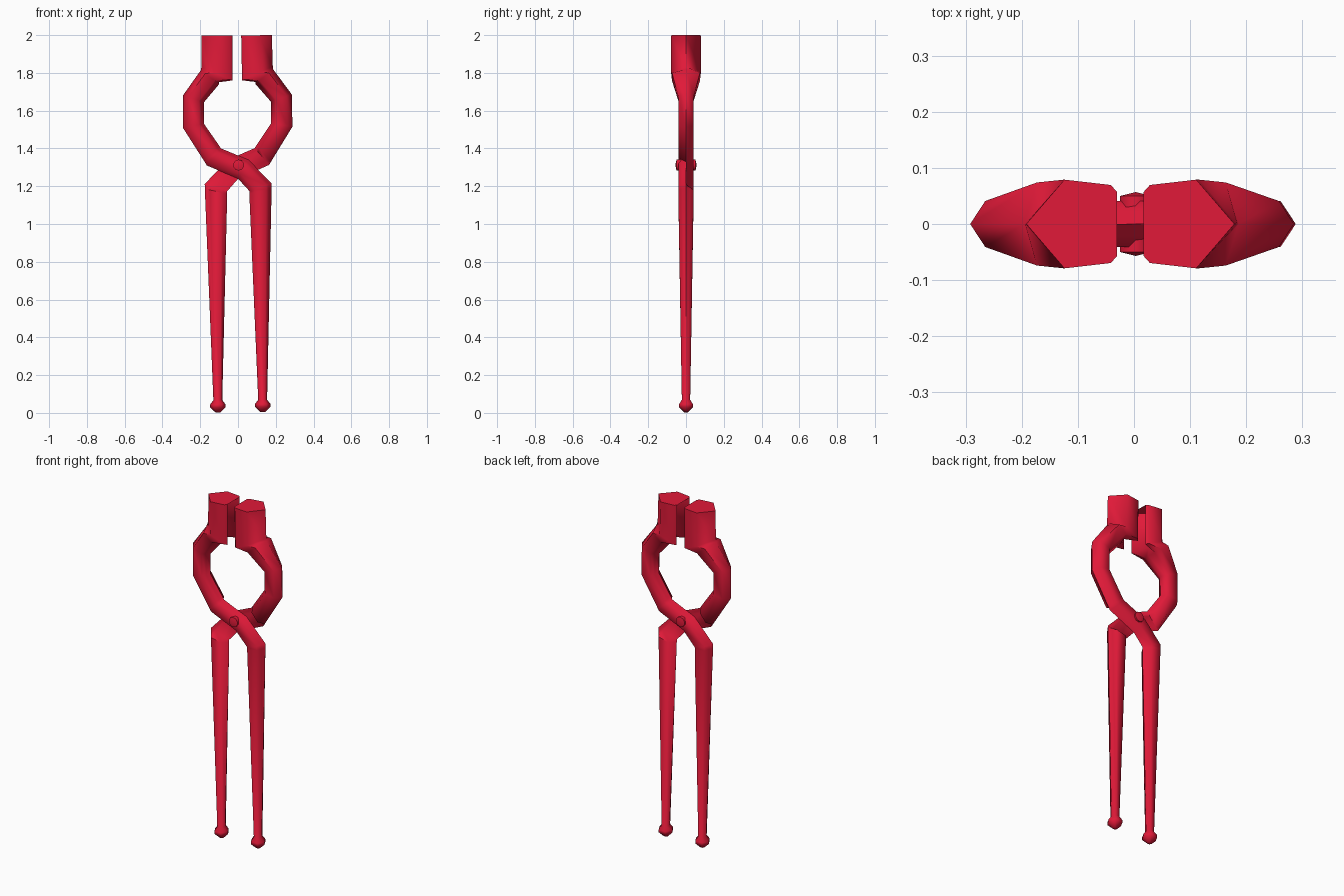
import bpy, bmesh, math
from mathutils import Matrix, Vector

if "Cube" in bpy.data.objects:
    bpy.data.objects.remove(bpy.data.objects["Cube"])

red = bpy.data.materials.new("red")
red.diffuse_color = (0.75, 0.01, 0.04, 1)
red.use_nodes = True
red.node_tree.nodes["Principled BSDF"].inputs["Base Color"].default_value = red.diffuse_color
PIVOT = Vector((0.003, 0, 1.312))


def finish(name, bm, angle):
    bmesh.ops.recalc_face_normals(bm, faces=bm.faces)
    me = bpy.data.meshes.new(name)
    bm.to_mesh(me)
    bm.free()
    me.materials.append(red)
    ob = bpy.data.objects.new(name, me)
    bpy.context.collection.objects.link(ob)
    bpy.ops.object.select_all(action='DESELECT')
    ob.select_set(True)
    bpy.context.view_layer.objects.active = ob
    bpy.ops.object.shade_smooth_by_angle(angle=math.radians(angle))
    return ob


# Cross-sections as (position across the bar, share of half thickness)
ROD = [(0, 0), (.24, -1), (.76, -1), (.88, -.5), (1, 0), (.88, .5), (.76, 1), (.24, 1)]
JAW = [(0, 0), (.42, -1), (.93, -.88), (1, -.72), (.57, 0), (1, .72), (.93, .88), (.42, 1)]
HALF = [(u, min(v, 0)) for u, v in ROD]

# Stations from jaw to handle end: section, edge A (x, z), edge B (x, z), half thickness
STATIONS = [
    (JAW, (-.192, 1.997), (-.030, 1.997), .079),
    (JAW, (-.194, 1.83), (-.030, 1.76), .079),
    (ROD, (-.196, 1.815), (-.10, 1.74), .074),
    (ROD, (-.292, 1.68), (-.18, 1.645), .041),
    (ROD, (-.292, 1.51), (-.18, 1.53), .041),
    (ROD, (-.174, 1.325), (-.10, 1.415), .041),
    (HALF, (-.165, 1.31), (-.09, 1.40), .041),   # thinned lap at the joint
    (HALF, (0.0, 1.24), (.055, 1.34), .041),
    (HALF, (.060, 1.175), (.178, 1.215), .041),
    (ROD, (.060, 1.16), (.178, 1.19), .041),
    (ROD, (.107, .07), (.154, .07), .022),
    (ROD, (.090, .047), (.172, .047), .036),     # knob at the handle end
    (ROD, (.090, .032), (.172, .032), .036),
    (ROD, (.118, .004), (.143, .004), .010),
]


def tong_half(name, matrix):
    bm = bmesh.new()
    rings = []
    for sec, a, b, h in STATIONS:
        rings.append([bm.verts.new((a[0] + u * (b[0] - a[0]), v * h,
                                    a[1] + u * (b[1] - a[1]))) for u, v in sec])
    for r, s in zip(rings, rings[1:]):
        for i in range(8):
            j = (i + 1) % 8
            bm.faces.new((r[i], r[j], s[j], s[i]))
    bm.faces.new(rings[0])
    bm.faces.new(rings[-1])
    bmesh.ops.triangulate(bm, faces=[f for f in bm.faces if len(f.verts) > 4])
    bm.transform(matrix)
    return finish(name, bm, 62)


# Two identical halves, the second turned half round and swung slightly
tong_half("front_half", Matrix.Identity(4))
swing = (Matrix.Translation(PIVOT) @ Matrix.Rotation(-0.019, 4, 'Y')
         @ Matrix.Translation(-PIVOT))
tong_half("back_half", swing @ Matrix.Rotation(math.pi, 4, 'Z'))

# Domed rivet through the joint
bm = bmesh.new()
bmesh.ops.create_cone(bm, cap_ends=True, segments=10, radius1=.029, radius2=.029, depth=.1,
                      matrix=Matrix.Translation(PIVOT) @ Matrix.Rotation(math.pi / 2, 4, 'X'))
bmesh.ops.poke(bm, faces=[f for f in bm.faces if len(f.verts) > 4], offset=.007)
finish("rivet", bm, 40)
